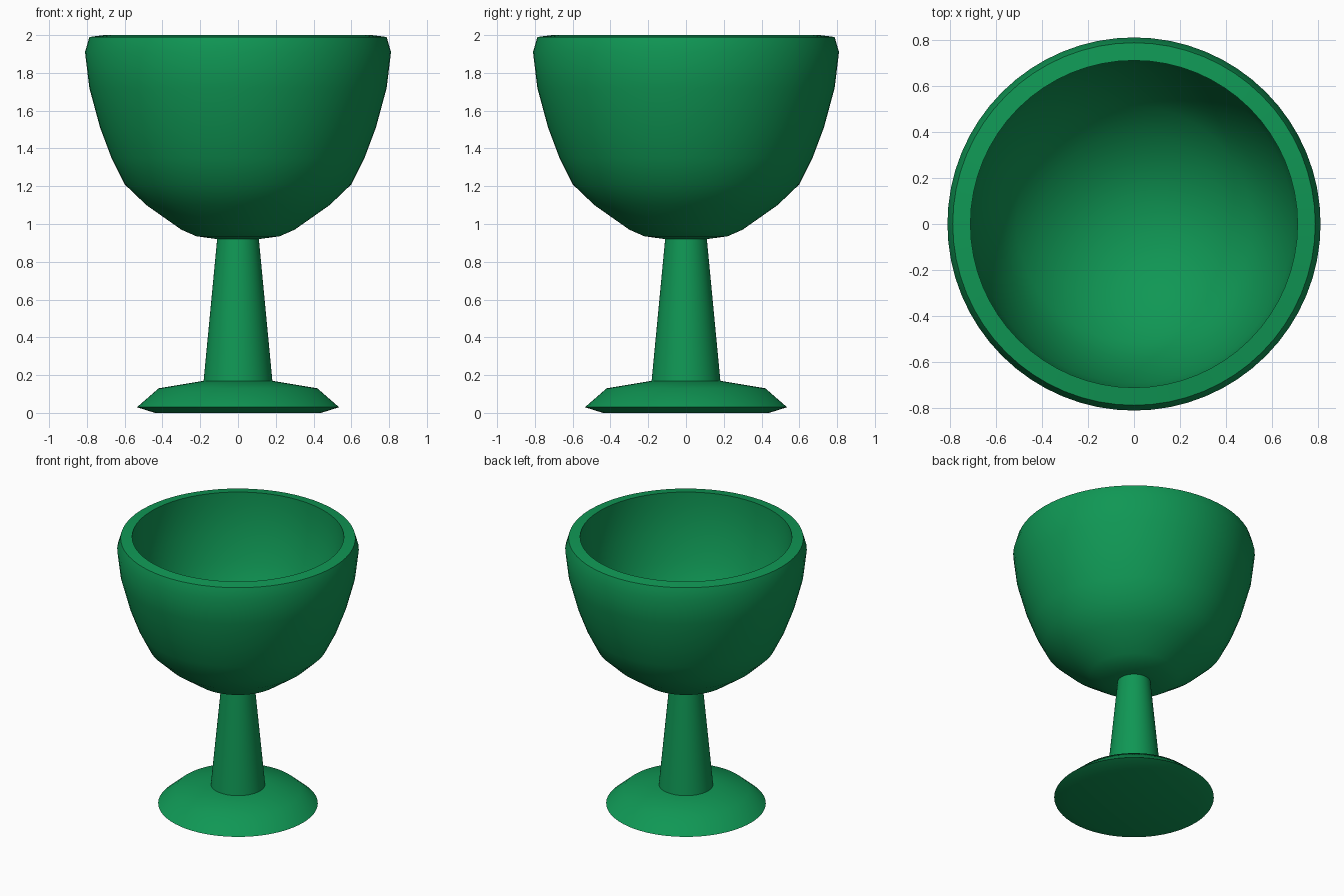
import bpy
import math

SEGMENTS = 64

if "Cube" in bpy.data.objects:
    bpy.data.objects.remove(bpy.data.objects["Cube"], do_unlink=True)

green = bpy.data.materials.new("goblet green")
green.use_nodes = True
green.diffuse_color = (0.005, 0.31, 0.09, 1)
green.node_tree.nodes["Principled BSDF"].inputs["Base Color"].default_value = green.diffuse_color


def lathe(name, profile):
    """Revolve a (radius, height) profile about z; radius 0 becomes a pole."""
    verts, faces, rings = [], [], []
    for r, z in profile:
        count = SEGMENTS if r > 0 else 1
        start = len(verts)
        for i in range(count):
            a = 2 * math.pi * i / SEGMENTS
            verts.append((r * math.cos(a), r * math.sin(a), z))
        rings.append([start + i % count for i in range(SEGMENTS)])
    for low, high in zip(rings, rings[1:]):
        for i in range(SEGMENTS):
            j = (i + 1) % SEGMENTS
            corners = (low[i], low[j], high[j], high[i])
            faces.append(tuple(dict.fromkeys(corners)))
    mesh = bpy.data.meshes.new(name)
    mesh.from_pydata(verts, [], faces)
    mesh.materials.append(green)
    obj = bpy.data.objects.new(name, mesh)
    bpy.context.collection.objects.link(obj)
    bpy.ops.object.select_all(action="DESELECT")
    obj.select_set(True)
    bpy.context.view_layer.objects.active = obj
    bpy.ops.object.shade_smooth_by_angle(angle=math.radians(35))
    return obj


# Foot: flat underside, sharp outer edge, shallow sloping top
lathe("foot", [(0, 0), (0.44, 0), (0.535, 0.03), (0.42, 0.13), (0.18, 0.17), (0, 0.17)])

# Tapered stem
lathe("stem", [(0.182, 0.17), (0.11, 0.925)])

# Bowl: outer wall from the stem up, rim, then inner wall down to the floor
outer = [(0, 0.92), (0.11, 0.92), (0.22, 0.935), (0.3, 0.97), (0.485, 1.1),
         (0.6, 1.21), (0.67, 1.35), (0.73, 1.51), (0.787, 1.72), (0.81, 1.91)]
rim = [(0.787, 1.99), (0.71, 2.0)]
inner = [(0.71, 1.9), (0.69, 1.72), (0.64, 1.52), (0.58, 1.37), (0.51, 1.26),
         (0.4, 1.16), (0.26, 1.07), (0.12, 1.03), (0, 1.02)]
lathe("bowl", outer + rim + inner)
